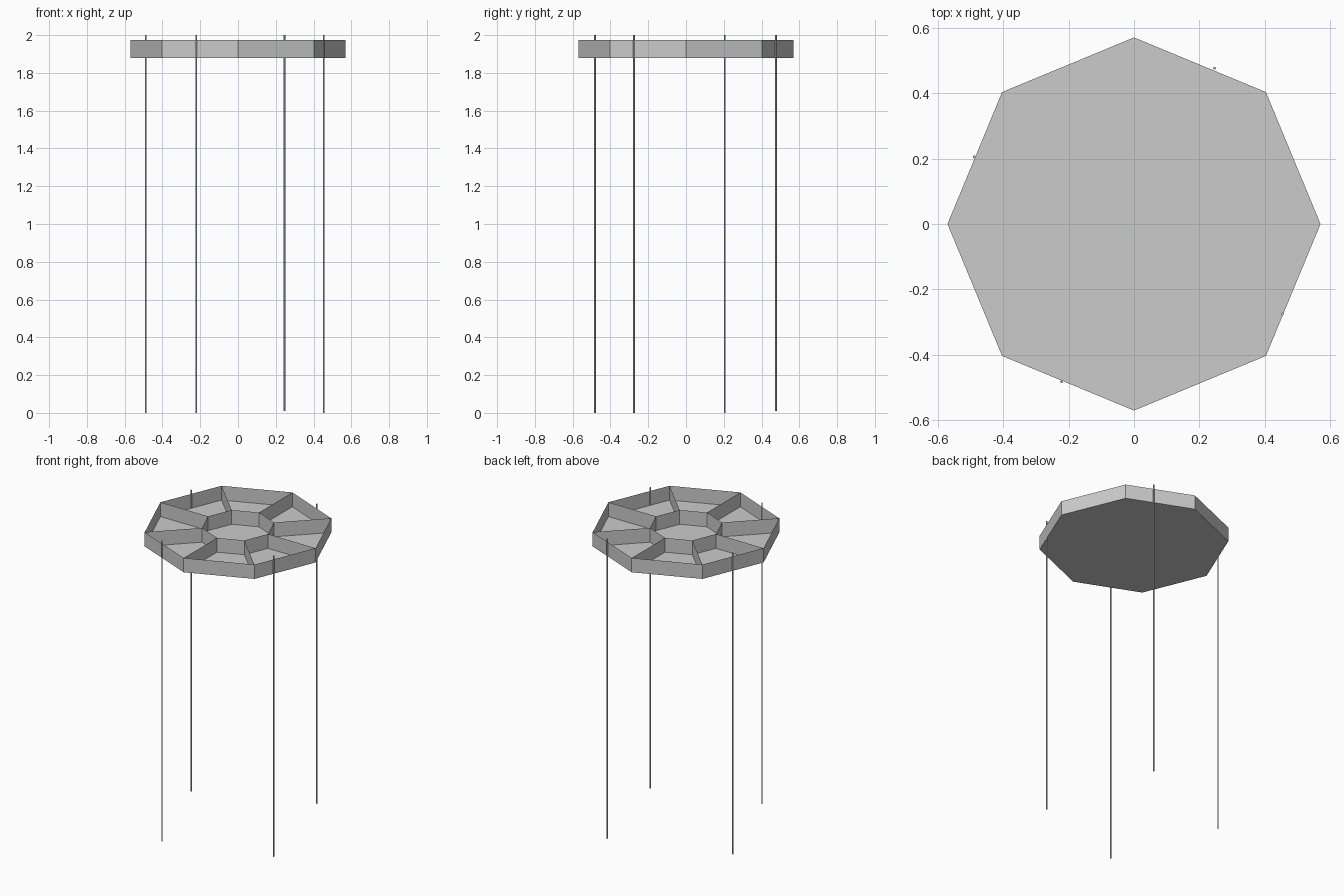
import bpy, bmesh
from math import cos, sin, pi

if "Cube" in bpy.data.objects:
    bpy.data.objects.remove(bpy.data.objects["Cube"])

SIDES = 8
R_OUT, R_IN = 0.57, 0.22
Z_FLOOR, Z_RIM = 1.88, 1.975


def ring(bm, radius, z):
    return [bm.verts.new((radius * cos(2 * pi * i / SIDES),
                          radius * sin(2 * pi * i / SIDES), z)) for i in range(SIDES)]


def make_object(name, bm):
    mesh = bpy.data.meshes.new(name)
    bm.to_mesh(mesh)
    bm.free()
    obj = bpy.data.objects.new(name, mesh)
    bpy.context.collection.objects.link(obj)
    return obj


def wall_ring(bm, low, high):
    for i in range(SIDES):
        j = (i + 1) % SIDES
        bm.faces.new((low[i], low[j], high[j], high[i]))


# Octagonal tray: floor and outer rim, thin sheets
bm = bmesh.new()
low, high = ring(bm, R_OUT, Z_FLOOR), ring(bm, R_OUT, Z_RIM)
bm.faces.new(low[::-1])
wall_ring(bm, low, high)
make_object("tray", bm)

# Inner octagonal wall around the central compartment
bm = bmesh.new()
wall_ring(bm, ring(bm, R_IN, Z_FLOOR), ring(bm, R_IN, Z_RIM))
make_object("inner_wall", bm)

# Radial dividers between the corners
bm = bmesh.new()
a, b = ring(bm, R_IN, Z_FLOOR), ring(bm, R_OUT, Z_FLOOR)
c, d = ring(bm, R_OUT, Z_RIM), ring(bm, R_IN, Z_RIM)
for quad in zip(a, b, c, d):
    bm.faces.new(quad)
make_object("dividers", bm)

# Four thin poles carrying the tray
poles = {
    "back_right_pole": (0.246, 0.476, 0.01),
    "back_left_pole": (-0.488, 0.205, 0.0),
    "front_right_pole": (0.454, -0.275, 0.0),
    "front_left_pole": (-0.221, -0.482, 0.0),
}
for name, (x, y, z0) in poles.items():
    bpy.ops.mesh.primitive_cylinder_add(vertices=8, radius=0.0045, depth=2 - z0,
                                        location=(x, y, (2 + z0) / 2))
    bpy.context.object.name = name
